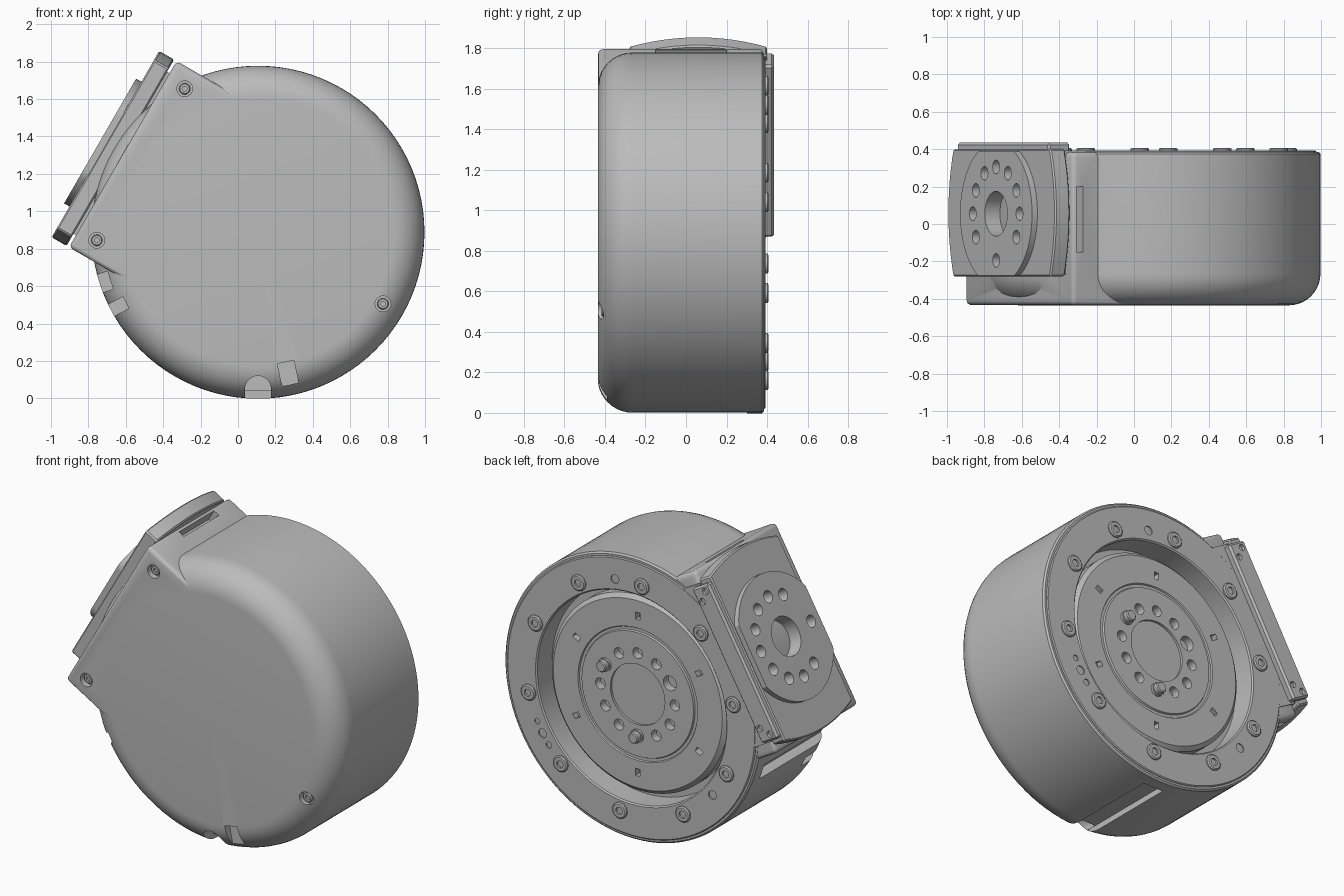
import bpy, bmesh
from math import sin, cos, pi, radians, sqrt, hypot
from mathutils import Vector, Matrix

default = bpy.data.objects.get("Cube")
if default:
    bpy.data.objects.remove(default, do_unlink=True)

grey = bpy.data.materials.new("machined_grey")
grey.use_nodes = True
grey.diffuse_color = (0.5, 0.5, 0.5, 1)
grey.node_tree.nodes["Principled BSDF"].inputs["Base Color"].default_value = (0.5, 0.5, 0.5, 1)

CX, CZ = 0.107, 0.888          # drum axis
HEAD = 150                     # direction of the output head, degrees
HEAD_Y = 0.055                 # output axis position in y
parts = []


def finish(name, bm):
    bmesh.ops.recalc_face_normals(bm, faces=bm.faces)
    me = bpy.data.meshes.new(name)
    bm.to_mesh(me)
    bm.free()
    me.materials.append(grey)
    ob = bpy.data.objects.new(name, me)
    bpy.context.scene.collection.objects.link(ob)
    parts.append(ob)
    return ob


def frame(angle):
    """Local axes: u tangent, w radial, y depth."""
    a = radians(angle)
    n, t = Vector((cos(a), 0, sin(a))), Vector((sin(a), 0, -cos(a)))
    return lambda u, w, y: Vector((CX, y, CZ)) + t * u + n * w


def lathe(name, profile, x=CX, z=CZ, steps=96, closed=False):
    bm = bmesh.new()
    vs = [bm.verts.new((x + r, y, z)) for r, y in profile]
    es = [bm.edges.new(p) for p in zip(vs, vs[1:])]
    if closed:
        es.append(bm.edges.new((vs[-1], vs[0])))
    bmesh.ops.spin(bm, geom=vs + es, cent=(x, 0, z), axis=(0, 1, 0),
                   angle=2 * pi, steps=steps, use_duplicate=False)
    bmesh.ops.remove_doubles(bm, verts=bm.verts, dist=1e-5)
    return finish(name, bm)


def prism(name, bottom, top):
    """Solid between two matching outlines."""
    bm = bmesh.new()
    a, b = [[bm.verts.new(p) for p in ring] for ring in (bottom, top)]
    bm.faces.new(a)
    bm.faces.new(b)
    for i in range(len(a)):
        j = (i + 1) % len(a)
        bm.faces.new((a[i], a[j], b[j], b[i]))
    return finish(name, bm)


def block(name, angle, u, w, y):
    P = frame(angle)
    loop = [(u[0], y[0]), (u[1], y[0]), (u[1], y[1]), (u[0], y[1])]
    return prism(name, [P(a, w[0], b) for a, b in loop], [P(a, w[1], b) for a, b in loop])


def head_slab(name, outline, w0, w1):
    P = frame(HEAD)
    return prism(name, [P(u, w0, y) for u, y in outline], [P(u, w1, y) for u, y in outline])


def disc_outline(r, cu=0, cy=HEAD_Y, n=32):
    return [(cu + r * cos(2 * pi * i / n), cy + r * sin(2 * pi * i / n)) for i in range(n)]


def rod(name, x, z, r, y0, y1, steps=24):
    return lathe(name, [(0, y0), (r, y0), (r, y1), (0, y1)], x, z, steps)


def polar(r, angle):
    return CX + r * cos(radians(angle)), CZ + r * sin(radians(angle))


def apply(ob, mod):
    bpy.context.view_layer.objects.active = ob
    bpy.ops.object.modifier_apply(modifier=mod.name)


def combine(ob, tools, operation="DIFFERENCE", keep=False):
    for tool in tools:
        mod = ob.modifiers.new("shape", "BOOLEAN")
        mod.operation, mod.solver, mod.object = operation, "EXACT", tool
        apply(ob, mod)
    if not keep:
        for tool in tools:
            parts.remove(tool)
            bpy.data.objects.remove(tool, do_unlink=True)


def bevel(ob, width, segments):
    mod = ob.modifiers.new("edge", "BEVEL")
    mod.width, mod.segments, mod.limit_method = width, segments, "ANGLE"
    mod.angle_limit = radians(40)
    apply(ob, mod)


# Round housing with a soft front edge, joined to the square head casing
edge = [(0.72 + 0.17 * sin(a), -0.265 - 0.17 * cos(a)) for a in [pi / 20 * i for i in range(11)]]
housing = lathe("housing", [(0, -0.435)] + edge + [(0.89, 0.375), (0.88, 0.385), (0, 0.385)])
casing = block("casing", HEAD, (-0.575, 0.575), (0.43, 0.835), (-0.434, 0.384))
bevel(casing, 0.025, 3)
combine(housing, [casing], "UNION")

# Rear recess, cable openings and screw wells
cover_screws = [(-0.285, 1.655), (-0.755, 0.845), (0.775, 0.505)]
cuts = [rod("cut", CX, CZ, 0.66, 0.24, 0.6, 96),
        block("cut", 198, (-0.05, 0.05), (0.83, 1), (-0.5, 0.3)),
        block("cut", 208, (-0.035, 0.035), (0.80, 1), (-0.5, -0.2)),
        block("cut", 270, (-0.07, 0.07), (0.85, 1), (-0.5, 0.3)),
        rod("cut", CX, 0.05, 0.07, -0.5, -0.3),
        block("cut", 282, (-0.045, 0.045), (0.71, 0.86), (-0.5, -0.39)),
        block("cut", HEAD, (-0.7, -0.5), (0.74, 0.81), (-0.2, 0.3)),
        block("cut", HEAD, (0.5, 0.7), (0.77, 0.81), (-0.15, 0.2))]
cuts += [rod("cut", x, z, 0.042, -0.5, -0.395) for x, z in cover_screws]
combine(housing, cuts)


def screw(name, x, z, r, y, side):
    """Socket head screw whose top is at y; side is +1 for rear, -1 for front."""
    prof = [(0, -0.012), (0.45 * r, -0.012), (0.45 * r, 0), (0.85 * r, 0),
            (r, -0.006), (r, -0.03), (0, -0.03)]
    return lathe(name, [(a, y + side * b) for a, b in prof], x, z, 18)


for i, (x, z) in enumerate(cover_screws):
    screw(f"cover_screw_{i + 1}", x, z, 0.03, -0.418, -1)

# Rear flange ring with its ten screws and dowel holes
flange = lathe("rear_flange", [(0.66, 0.35), (0.868, 0.35), (0.868, 0.388), (0.862, 0.393),
                               (0.668, 0.393), (0.66, 0.385)], closed=True)
dowels = [(81, 0.028), (-26, 0.018), (-32, 0.028), (-38, 0.02), (-141, 0.028)]
combine(flange, [rod("cut", *polar(0.73, a), r, 0.37, 0.5, 16) for a, r in dowels])
block("flange_tab", HEAD, (-0.5, 0.5), (0.68, 0.84), (0.35, 0.392))
for i in range(10):
    screw(f"flange_screw_{i + 1}", *polar(0.73, 24 + 36 * i), 0.05, 0.407, 1)

# Rotor with stepped hub, hole circle and slots
rotor = lathe("rotor", [(0, 0.315), (0.19, 0.315), (0.19, 0.33), (0.39, 0.33), (0.395, 0.32),
                        (0.412, 0.32), (0.417, 0.328), (0.59, 0.328), (0.615, 0.305),
                        (0.615, 0.22), (0, 0.22)])
pins = (30, 270)
holes = [rod("cut", *polar(0.26, a), 0.046 if a == HEAD else 0.034, 0.28, 0.5, 20)
         for a in range(0, 360, 30) if a not in pins]
slots = [block("cut", a, (-0.016, 0.016), (0.47, 0.515), (0.29, 0.5)) for a in range(30, 360, 60)]
combine(rotor, holes + slots)
for i, a in enumerate(pins):
    x, z = polar(0.26, a)
    lathe(f"hub_pin_{i + 1}", [(0, 0.3), (0.042, 0.3), (0.042, 0.345), (0.034, 0.345),
                               (0.034, 0.372), (0.028, 0.378), (0, 0.378)], x, z, 20)

# Output head: neck, plate with bowed ends, and trimmed round flange
block("head_neck", HEAD, (-0.5, 0.5), (0.8, 0.86), (-0.27, 0.37))
Y0, Y1 = -0.28, 0.4
rows = [Y0 + (Y1 - Y0) * i / 12 for i in range(13)]
bow = [(0.575 - 0.055 * ((y - 0.06) / 0.34) ** 2, y) for y in rows]
plate = head_slab("head_plate", bow + [(-u, y) for u, y in reversed(bow)], 0.85, 0.942)
bevel(plate, 0.008, 1)
R = 0.385
trim = [(u, min(max(y, Y0 + 0.004), Y1 - 0.012)) for u, y in disc_outline(R, n=72)]
output = head_slab("output_flange", trim, 0.93, 0.975)
bolt_angles = [a for a in range(0, 360, 30) if a not in (240, 300)]
bores = [head_slab("cut", disc_outline(0.12), 0.86, 1.1)]
bores += [head_slab("cut", disc_outline(0.037, 0.25 * cos(radians(a)),
                                        HEAD_Y + 0.25 * sin(radians(a)), 16), 0.90, 1.1)
          for a in bolt_angles]
combine(plate, bores, keep=True)
combine(output, bores)

# Rear ear of the head plate with small screws at its ends
ear = block("head_ear", HEAD, (-0.49, 0.49), (0.80, 0.935), (0.37, 0.435))
bevel(ear, 0.012, 1)
P = frame(HEAD)
ear_holes = []
for s in (-1, 1):
    for u, w in ((0.45, 0.89), (0.40, 0.84)):
        p = P(s * u, w, 0)
        ear_holes.append(rod("cut", p.x, p.z, 0.02, 0.415, 0.5, 14))
combine(ear, ear_holes)

# Smooth the round surfaces and keep edges crisp
bpy.ops.object.select_all(action="DESELECT")
for ob in parts:
    ob.select_set(True)
bpy.context.view_layer.objects.active = housing
bpy.ops.object.shade_smooth_by_angle(angle=radians(30))
